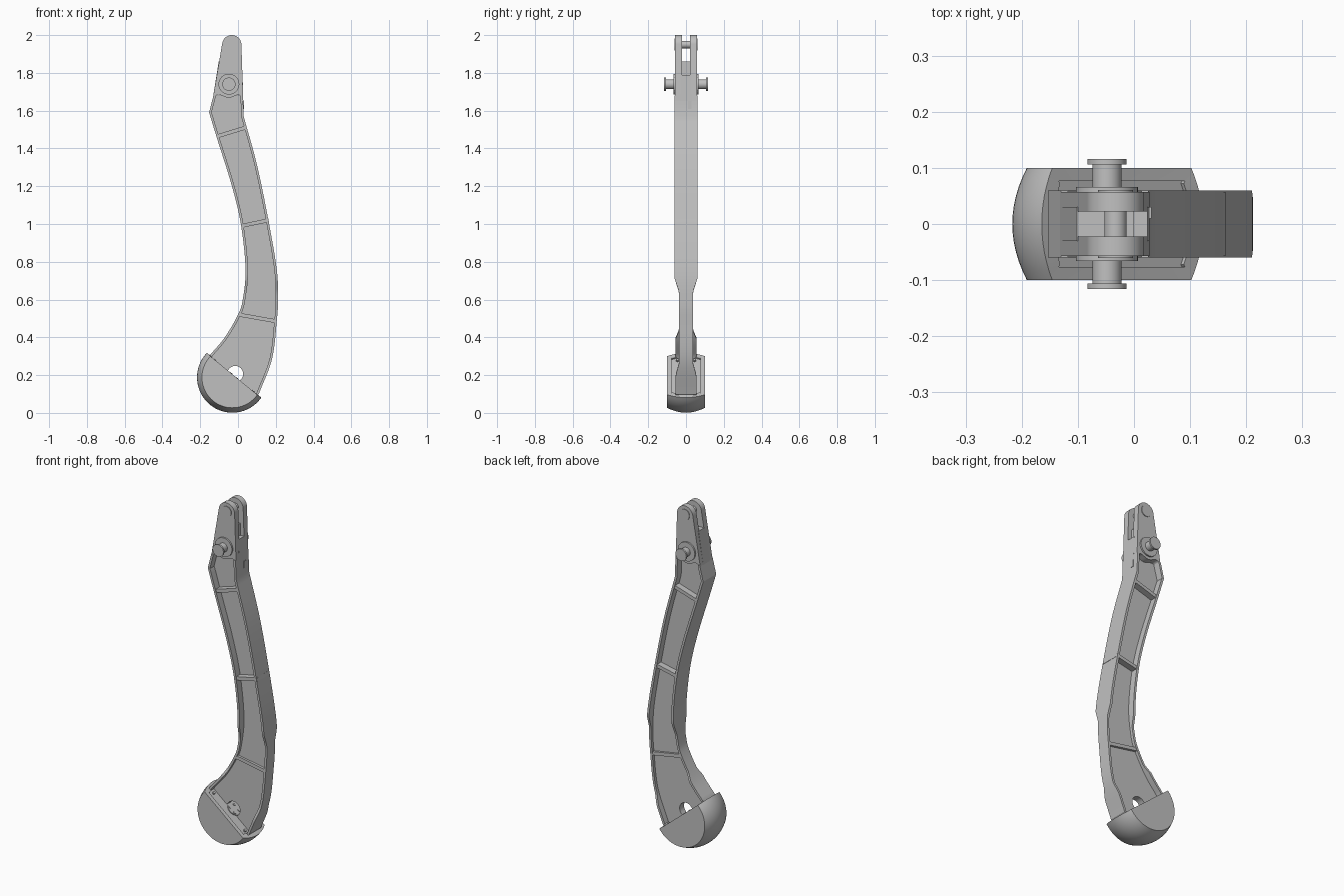
import bpy, bmesh, math
from mathutils import Vector

cube = bpy.data.objects.get("Cube")
if cube:
    bpy.data.objects.remove(cube, do_unlink=True)

grey = bpy.data.materials.new("metal grey")
grey.use_nodes = True
grey.diffuse_color = (0.53, 0.53, 0.53, 1)
grey.node_tree.nodes["Principled BSDF"].inputs["Base Color"].default_value = grey.diffuse_color


def finish(name, bm):
    bmesh.ops.recalc_face_normals(bm, faces=bm.faces)
    mesh = bpy.data.meshes.new(name)
    bm.to_mesh(mesh)
    bm.free()
    mesh.materials.append(grey)
    ob = bpy.data.objects.new(name, mesh)
    bpy.context.collection.objects.link(ob)
    bpy.ops.object.select_all(action='DESELECT')
    ob.select_set(True)
    bpy.context.view_layer.objects.active = ob
    bpy.ops.object.shade_smooth_by_angle(angle=math.radians(30))
    return ob


def loft(name, rings):
    """Closed cross-sections joined in order, with capped ends."""
    bm = bmesh.new()
    rows = [[bm.verts.new(p) for p in ring] for ring in rings]
    n = len(rows[0])
    for a, b in zip(rows, rows[1:]):
        for i in range(n):
            bm.faces.new((a[i], a[(i + 1) % n], b[(i + 1) % n], b[i]))
    bm.faces.new(rows[0])
    bm.faces.new(rows[-1])
    return finish(name, bm)


def prism(name, pts, y0, y1):
    return loft(name, [[(x, y, z) for x, z in pts] for y in (y0, y1)])


def rod(name, centre, direction, radius, length, sides=32):
    bm = bmesh.new()
    bmesh.ops.create_cone(bm, cap_ends=True, segments=sides, radius1=radius,
                          radius2=radius, depth=length)
    turn = Vector(direction).to_track_quat('Z', 'Y').to_matrix().to_4x4()
    bm.transform(turn)
    bmesh.ops.translate(bm, verts=bm.verts, vec=centre)
    return finish(name, bm)


def arc(cx, cz, r, a0, a1, n=16):
    angles = [math.radians(a0 + (a1 - a0) * i / n) for i in range(n + 1)]
    return [(cx + r * math.cos(a), cz + r * math.sin(a)) for a in angles]


def spline(pts, n=8):
    """Smooth path through the given points."""
    p = [Vector(q) for q in pts]
    p = [2 * p[0] - p[1]] + p + [2 * p[-1] - p[-2]]
    out = []
    for a, b, c, d in zip(p, p[1:], p[2:], p[3:]):
        for i in range(n):
            t = i / n
            out.append(0.5 * (2 * b + (c - a) * t + (2 * a - 5 * b + 4 * c - d) * t * t
                              + (3 * b - a - 3 * c + d) * t ** 3))
    return out + [p[-2]]


def ramp(z, stops):
    for (z0, w0), (z1, w1) in zip(stops, stops[1:]):
        if z >= z1:
            return w0 + (w1 - w0) * min(1, max(0, (z - z0) / (z1 - z0)))
    return stops[-1][1]


# Tilted frame of the foot: along its flat top, and up from it
FOOT = Vector((-0.03, 0.188))
ALONG = Vector((0.772, -0.635))
UP = Vector((0.635, 0.772))


def foot_point(u, v):
    return FOOT + ALONG * u + UP * v


# Edge paths of the leg
rear = [Vector((-0.13, 1.68))] + spline([
    (-0.153, 1.59), (-0.11, 1.45), (-0.035, 1.21), (0.015, 1.0), (0.04, 0.76),
    (0.025, 0.6), (0, 0.52), (-0.07, 0.4), (-0.145, 0.31)]) + [foot_point(-0.163, 0.004)]
fore = [Vector((0.026, 1.68))] + spline([
    (0.03, 1.57), (0.1, 1.315), (0.16, 1.025), (0.205, 0.76), (0.212, 0.6),
    (0.205, 0.485), (0.18, 0.285), (0.11, 0.1)]) + [foot_point(0.16, 0.004)]


def flange(name, path, side, stops):
    rings = []
    for i, p in enumerate(path):
        t = (path[min(i + 1, len(path) - 1)] - path[max(i - 1, 0)]).normalized()
        q = p + Vector((-t.y, t.x)) * 0.013 * side
        w = ramp(p.y, stops)
        rings.append([(p.x, -w, p.y), (p.x, w, p.y), (q.x, w, q.y), (q.x, -w, q.y)])
    loft(name, rings)


flange("rear_flange", rear, 1, [(0.71, 0.06), (0.64, 0.037), (0.44, 0.037), (0.4, 0.055)])
flange("fore_flange", fore, -1, [(0.71, 0.06), (0.64, 0.037), (0.26, 0.037), (0.2, 0.055)])

# Thin web between the flanges, with the ankle hole notched out
notch = [foot_point(x, z) for x, z in
         [(-0.042, 0.004)] + arc(0, 0.024, 0.042, 180, 0, 20) + [(0.042, 0.004)]]
prism("leg_web", rear + notch + fore[::-1], -0.02, 0.02)

# Cross ribs
for i, (a, b, w) in enumerate([((-0.108, 1.465), (0.045, 1.512), 0.056),
                               ((0.02, 0.99), (0.162, 1.02), 0.056),
                               ((0.005, 0.52), (0.203, 0.485), 0.034)]):
    a, b = Vector(a), Vector(b)
    t = (b - a).normalized()
    n = Vector((-t.y, t.x)) * 0.01
    prism("cross_rib_%d" % (i + 1), [a - n, b - n, b + n, a + n], -w, w)

# Head block with scalloped lower edge, and the fork above it
scallop = spline([(-0.134, 1.66), (-0.105, 1.685), (-0.05, 1.668), (0.005, 1.683), (0.028, 1.65)], 6)
crown = arc(-0.033, 1.949, 0.051, 4, 172, 24)
step = [(0.024, 1.79), (0, 1.79), (0, 1.86), (-0.102, 1.86)]
prism("head_core", scallop + step, -0.03, 0.03)
for side, y in (("front", -1), ("back", 1)):
    prism(side + "_fork_cheek", scallop + crown, y * 0.022, y * 0.057)
    # Pivot boss, pin and cap
    axis = (0, 1, 0)
    rod(side + "_pivot_boss", (-0.048, y * 0.06, 1.74), axis, 0.055, 0.012)
    rod(side + "_pivot_pin", (-0.048, y * 0.08, 1.74), axis, 0.026, 0.06)
    rod(side + "_pivot_cap", (-0.048, y * 0.111, 1.74), axis, 0.035, 0.01)
    rod(side + "_top_pin_head", (-0.033, y * 0.055, 1.95), axis, 0.031, 0.012)
rod("top_pin", (-0.033, 0, 1.95), (0, 1, 0), 0.02, 0.1)

# Small latch plate on the fore edge
prism("latch_plate", [(0.022, 1.61), (0.031, 1.61), (0.031, 1.65), (0.022, 1.65)], 0.01, 0.03)

# Barrel-shaped half-round foot with a shallow pocket in its flat top
bm = bmesh.new()
rows = []
TURNS, BANDS = 40, 12
for j in range(BANDS + 1):
    s = 2 * j / BANDS - 1
    r = 0.187 - 0.026 * s * s
    row = []
    for i in range(TURNS + 1):
        a = -0.08 + (math.pi + 0.16) * i / TURNS
        p = foot_point(r * math.cos(a), -r * math.sin(a))
        row.append(bm.verts.new((p.x, s * 0.1, p.y)))
    rows.append(row)
for a, b in zip(rows, rows[1:]):
    for i in range(TURNS):
        bm.faces.new((a[i], a[i + 1], b[i + 1], b[i]))
bm.faces.new(rows[0])
bm.faces.new(rows[-1])
top = bm.faces.new([r[0] for r in rows] + [r[-1] for r in rows[::-1]])
bmesh.ops.recalc_face_normals(bm, faces=bm.faces)
bmesh.ops.inset_individual(bm, faces=[top], thickness=0.028)
pocket = bmesh.ops.extrude_face_region(bm, geom=[top])
moved = [v for v in pocket["geom"] if isinstance(v, bmesh.types.BMVert)]
bmesh.ops.translate(bm, verts=moved, vec=(-UP.x * 0.008, 0, -UP.y * 0.008))
bmesh.ops.delete(bm, geom=[top], context='FACES_ONLY') if top.is_valid else None
finish("foot", bm)

# Ankle hub and bolts on the foot's flat top
axis = (UP.x, 0, UP.y)
hub = foot_point(0, 0.004)
rod("ankle_hub", (hub.x, 0, hub.y), axis, 0.04, 0.014)
for u, v in [(-0.13, 0.045), (0.13, 0.045), (-0.02, 0.02), (0.02, 0.02)]:
    for y in (-v, v):
        p = foot_point(u, 0.009)
        rod("foot_bolt", (p.x, y, p.y), axis, 0.008, 0.012, 12)
